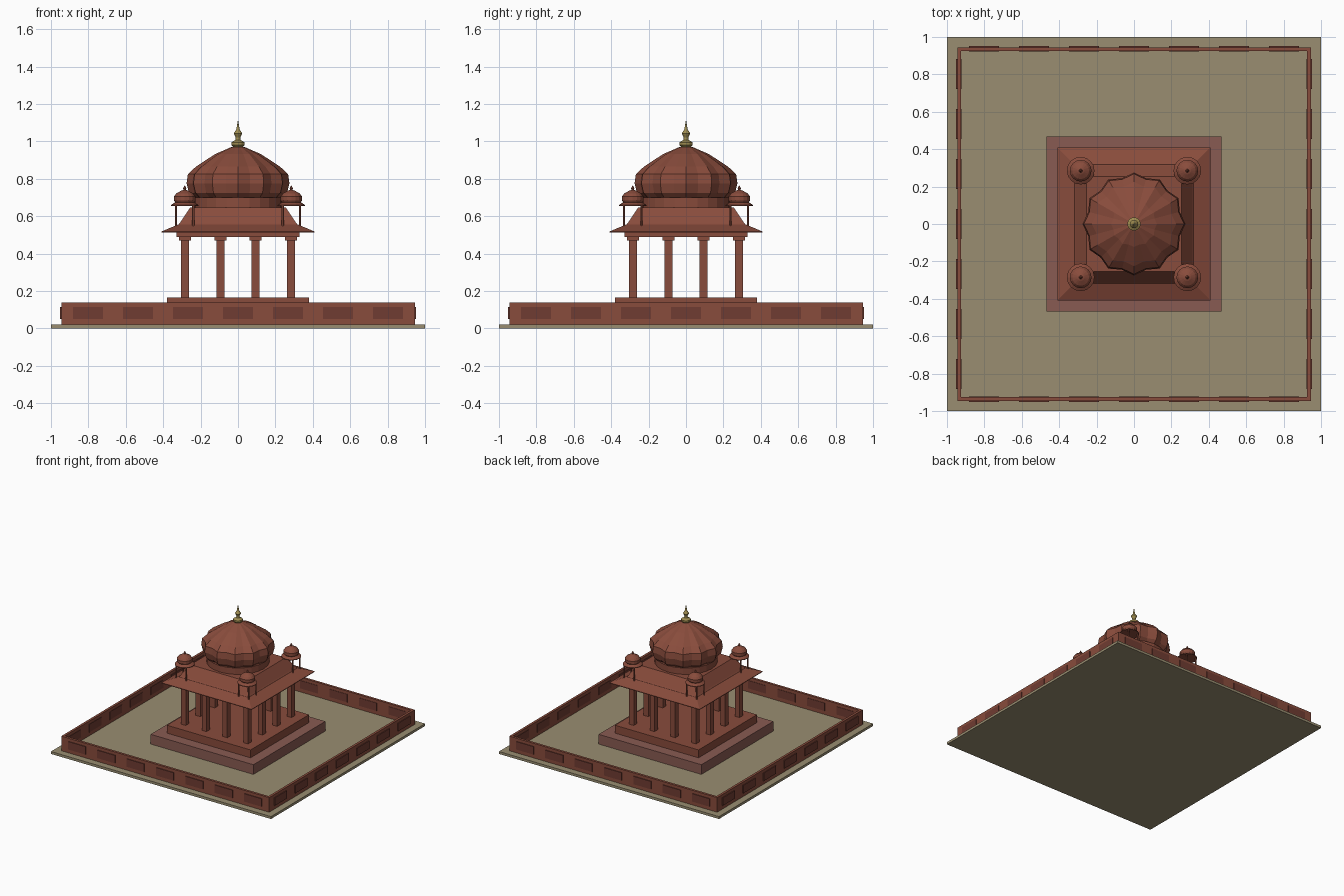
import bpy, math
from math import cos, sin, pi

if "Cube" in bpy.data.objects:
    bpy.data.objects.remove(bpy.data.objects["Cube"])


def mat(name, c):
    m = bpy.data.materials.new(name)
    m.diffuse_color = (*c, 1)
    m.use_nodes = True
    m.node_tree.nodes["Principled BSDF"].inputs["Base Color"].default_value = m.diffuse_color
    return m


RED = mat("red_sandstone", (0.25, 0.072, 0.045))
DARK = mat("dark_sandstone", (0.16, 0.045, 0.032))
PINK = mat("pink_stone", (0.25, 0.105, 0.085))
SAND = mat("sand", (0.32, 0.27, 0.165))
GOLD = mat("brass", (0.34, 0.26, 0.08))


def mesh(name, verts, faces, m):
    me = bpy.data.meshes.new(name)
    me.from_pydata(verts, [], faces)
    me.materials.append(m)
    ob = bpy.data.objects.new(name, me)
    bpy.context.collection.objects.link(ob)
    return ob


def loft(name, rings, m):
    """Skin a list of equal-length vertex rings and cap both ends."""
    n = len(rings[0])
    verts = [v for r in rings for v in r]
    faces = [tuple(reversed(range(n))),
             tuple(range((len(rings) - 1) * n, len(rings) * n))]
    for k in range(len(rings) - 1):
        for i in range(n):
            j = (i + 1) % n
            faces.append((k * n + i, k * n + j, (k + 1) * n + j, (k + 1) * n + i))
    return mesh(name, verts, faces, m)


def block(name, x, y, hx, hy, z0, z1, m):
    c = [(-1, -1), (1, -1), (1, 1), (-1, 1)]
    return loft(name, [[(x + a * hx, y + b * hy, z) for a, b in c] for z in (z0, z1)], m)


def square_roof(name, profile, m):
    c = [(-1, -1), (1, -1), (1, 1), (-1, 1)]
    return loft(name, [[(a * r, b * r, z) for a, b in c] for r, z in profile], m)


def lathe(name, x, y, profile, n, m, valley=1.0):
    """Revolve (radius, z) points; valley < 1 pulls in every second spoke."""
    rings = []
    for r, z in profile:
        rings.append([(x + r * (valley if i % 2 else 1) * cos(2 * pi * i / n),
                       y + r * (valley if i % 2 else 1) * sin(2 * pi * i / n), z)
                      for i in range(n)])
    return loft(name, rings, m)


# Courtyard and stepped plinth
block("courtyard", 0, 0, 1, 1, 0, 0.02, SAND)
block("lower_plinth", 0, 0, 0.467, 0.467, 0.02, 0.10, PINK)
block("upper_plinth", 0, 0, 0.38, 0.38, 0.10, 0.165, RED)

# Boundary walls with panels
for s, side in ((-1, "a"), (1, "b")):
    block("wall_x_" + side, 0, s * 0.935, 0.945, 0.01, 0.02, 0.14, RED)
    block("wall_y_" + side, s * 0.935, 0, 0.01, 0.925, 0.02, 0.14, RED)
    for i in range(-3, 4):
        p = i * 0.267
        block("wall_panel", p, s * 0.9365, 0.08, 0.0145, 0.05, 0.115, DARK)
        block("wall_panel", s * 0.9365, p, 0.0145, 0.08, 0.05, 0.115, DARK)

# Twelve perimeter columns with capitals
grid = (-0.283, -0.094, 0.094, 0.283)
for x in grid:
    for y in grid:
        if max(abs(x), abs(y)) > 0.2:
            block("column", x, y, 0.021, 0.021, 0.165, 0.475, RED)
            block("column_capital", x, y, 0.032, 0.032, 0.47, 0.49, RED)

# Beam slab, sloping eave and roof base
block("beam_slab", 0, 0, 0.33, 0.33, 0.488, 0.516, RED)
square_roof("eave", [(0.41, 0.513), (0.41, 0.518), (0.322, 0.555)], RED)
square_roof("roof_base", [(0.322, 0.55), (0.31, 0.565), (0.255, 0.648)], RED)

# Drum, ribbed dome and finial
lathe("drum", 0, 0, [(0.235, 0.645), (0.235, 0.70)], 24, RED)
lathe("ribbed_dome", 0, 0, [(0.23, 0.695), (0.262, 0.725), (0.275, 0.775), (0.268, 0.825),
                            (0.225, 0.865), (0.123, 0.932), (0.04, 0.968), (0.01, 0.975)],
      24, RED, 0.92)
lathe("finial", 0, 0, [(0.02, 0.965), (0.036, 0.982), (0.036, 0.995), (0.014, 1.008),
                       (0.012, 1.02), (0.023, 1.043), (0.01, 1.062), (0.007, 1.075),
                       (0.001, 1.11)], 12, GOLD)

# Corner kiosks on thin legs
for sx in (-1, 1):
    for sy in (-1, 1):
        x, y = sx * 0.285, sy * 0.285
        for a in (-1, 1):
            for b in (-1, 1):
                lathe("kiosk_leg", x + a * 0.046, y + b * 0.046,
                      [(0.006, 0.54), (0.006, 0.66)], 6, RED)
        lathe("kiosk_eave", x, y, [(0.074, 0.655), (0.074, 0.66), (0.05, 0.675)], 16, RED)
        lathe("kiosk_dome", x, y, [(0.048, 0.67), (0.058, 0.685), (0.058, 0.705),
                                   (0.045, 0.722), (0.02, 0.736), (0.006, 0.741),
                                   (0.009, 0.748), (0.001, 0.765)], 16, RED)
